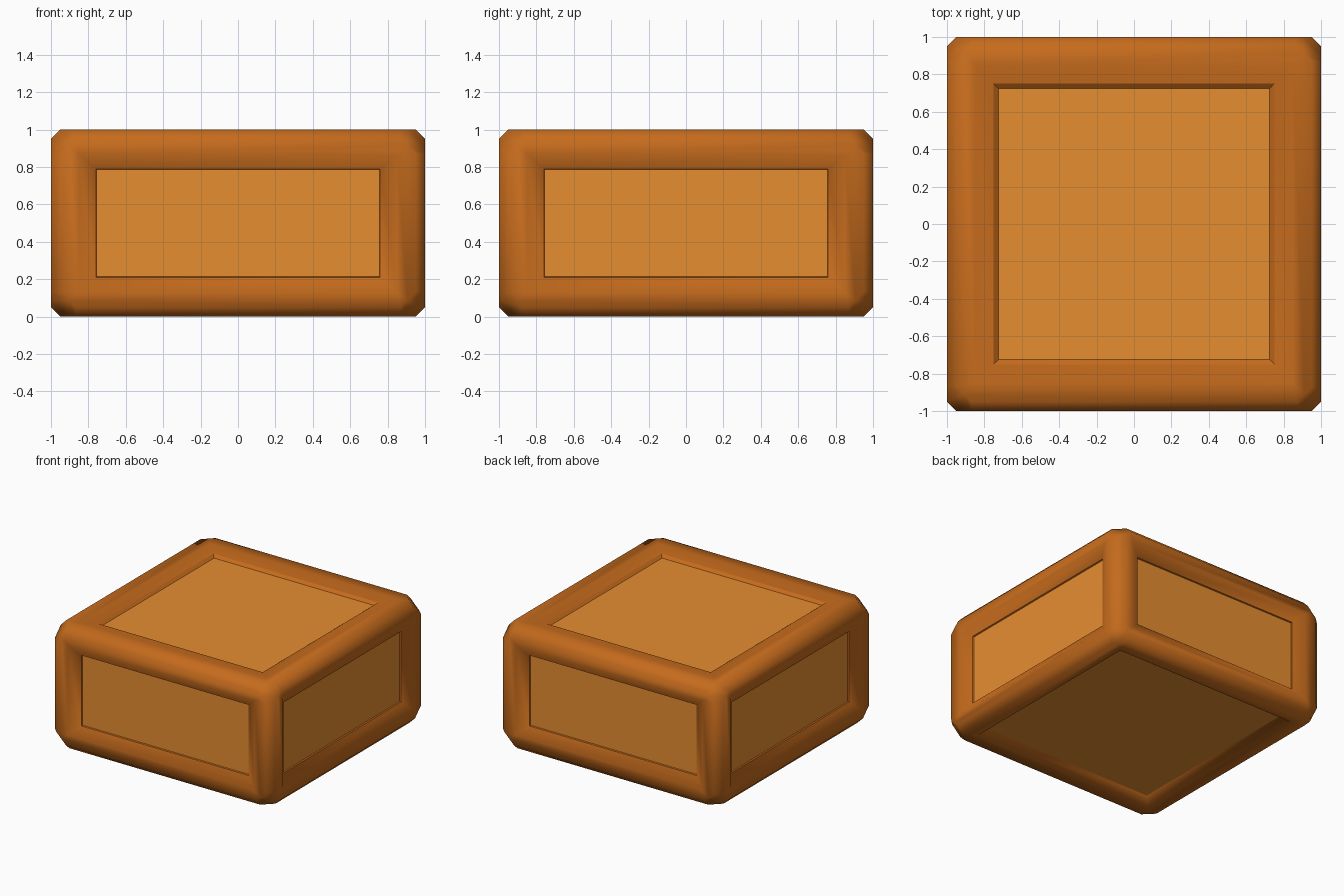
import bpy, bmesh
from mathutils import Vector

cube = bpy.data.objects.get("Cube")
if cube:
    bpy.data.objects.remove(cube, do_unlink=True)


def material(name, rgb):
    mat = bpy.data.materials.new(name)
    mat.use_nodes = True
    mat.diffuse_color = (*rgb, 1)
    mat.node_tree.nodes["Principled BSDF"].inputs["Base Color"].default_value = (*rgb, 1)
    return mat


def add_object(name, bm, mat):
    mesh = bpy.data.meshes.new(name)
    bm.to_mesh(mesh)
    bm.free()
    mesh.materials.append(mat)
    obj = bpy.data.objects.new(name, mesh)
    obj.location.z = 0.5
    bpy.context.collection.objects.link(obj)
    return obj


dark_orange = material("dark_orange", (0.56, 0.147, 0.012))
light_orange = material("light_orange", (0.79, 0.27, 0.03))

half = Vector((1, 1, 0.5))


def ring_position(co, axis, margins, sink):
    """Place a corner at a margin from each side, sunk below the face."""
    place = Vector()
    for i in range(3):
        inset = sink if i == axis else margins[i]
        place[i] = (half[i] - inset) * (1 if co[i] > 0 else -1)
    return place


# Rings of each opening: (side margin, height margin, sink)
side_rings = [(0.15, 0.13, 0), (0.24, 0.21, 0.052), (0.244, 0.214, 0.062)]
top_rings = [(0.15, 0.15, 0.002), (0.25, 0.25, 0.02), (0.275, 0.275, 0.04)]
bottom_rings = [(0.165, 0.165, 0.003), (0.22, 0.22, 0.055)]

# Frame: chamfered box with a sunk opening on every side
bm = bmesh.new()
bmesh.ops.create_cube(bm, size=2)
for v in bm.verts:
    v.co.z *= 0.5
bmesh.ops.bevel(bm, geom=bm.edges[:], offset=0.05, segments=1, affect='EDGES')
for f in bm.faces:
    f.smooth = True
big_faces = [f for f in bm.faces if max(map(abs, f.normal)) > 0.99]
panels = []
for face in big_faces:
    axis = max(range(3), key=lambda i: abs(face.normal[i]))
    sign = 1 if face.normal[axis] > 0 else -1
    rings = side_rings if axis < 2 else top_rings if sign > 0 else bottom_rings
    for n, (side, height, sink) in enumerate(rings):
        made = bmesh.ops.inset_individual(bm, faces=[face], thickness=0.01)["faces"]
        for f in made:
            f.smooth = n < 2
        for v in face.verts:
            v.co = ring_position(v.co, axis, (side, side, height), sink)
        # Crisp rim and panel border
        for e in face.edges:
            e.smooth = n == 0
    panels.append((axis, sign, rings[-1]))
bmesh.ops.delete(bm, geom=big_faces, context='FACES')

# Blunt the eight frame corners
for x in (-1, 1):
    for y in (-1, 1):
        for z in (-1, 1):
            normal = Vector((x, y, z))
            tip = Vector((0.95 * x, 0.87 * y, 0.5 * z))
            cut = bmesh.ops.bisect_plane(bm, geom=bm.verts[:] + bm.edges[:] + bm.faces[:],
                                         plane_co=tip, plane_no=normal, clear_outer=True)
            rim = [e for e in cut["geom_cut"] if isinstance(e, bmesh.types.BMEdge)]
            for f in bmesh.ops.edgenet_fill(bm, edges=rim)["faces"]:
                f.smooth = True
bmesh.ops.recalc_face_normals(bm, faces=bm.faces[:])
add_object("frame", bm, dark_orange)

# Panels: thin plates closing the openings
names = {(0, 1): "left_panel", (0, -1): "right_panel", (1, 1): "back_panel",
         (1, -1): "front_panel", (2, 1): "top_panel", (2, -1): "bottom_panel"}
thickness = 0.03
for axis, sign, (side, height, sink) in panels:
    size = 2 * (half - Vector((side, side, height)))
    size[axis] = thickness
    bm = bmesh.new()
    bmesh.ops.create_cube(bm, size=1)
    bmesh.ops.scale(bm, vec=size, verts=bm.verts)
    shift = Vector()
    shift[axis] = sign * (half[axis] - sink - thickness / 2)
    bmesh.ops.translate(bm, vec=shift, verts=bm.verts)
    add_object(names[axis, sign], bm, light_orange)
